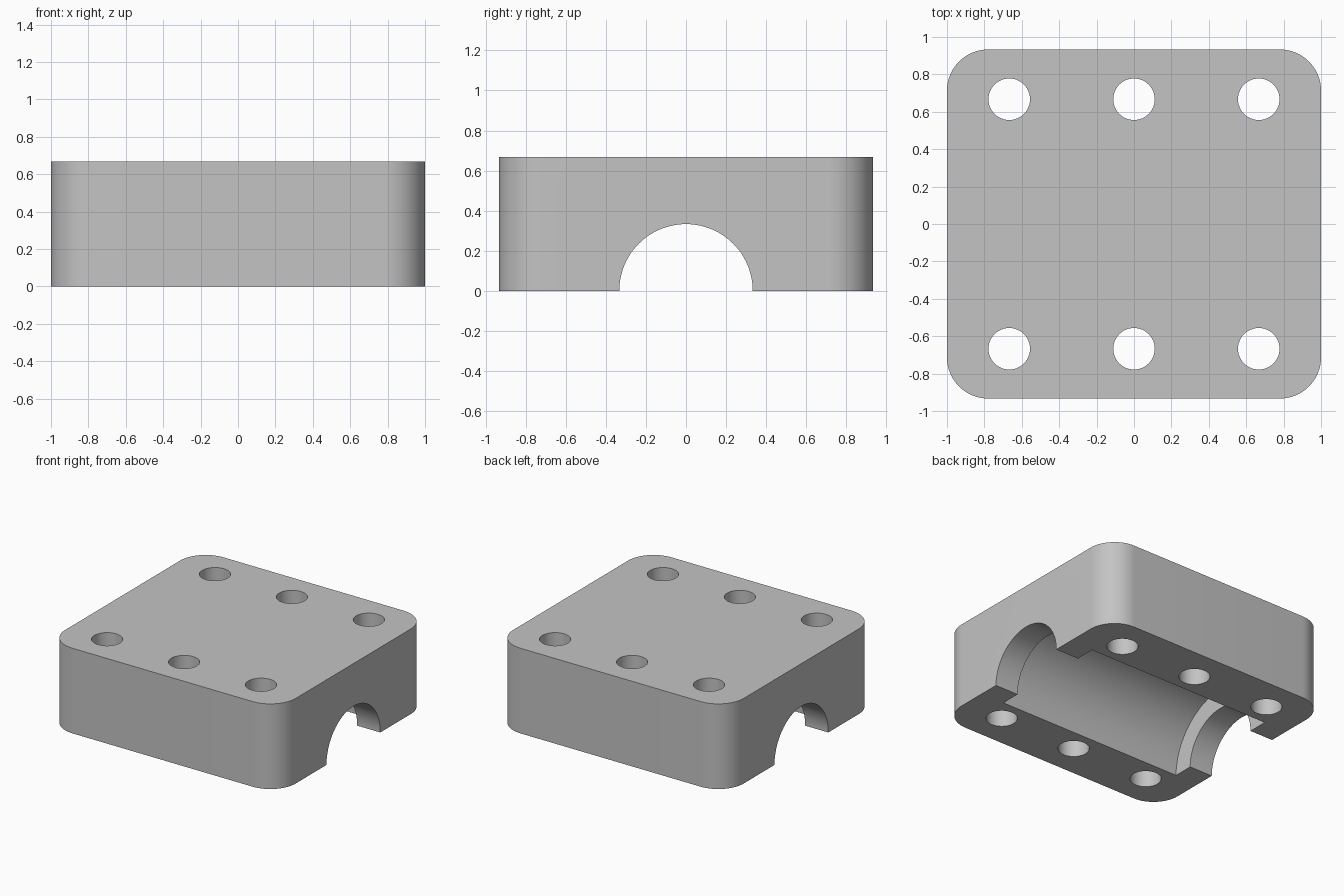
import bpy
import math
from mathutils import Matrix, Vector

cube = bpy.data.objects.get("Cube")
if cube:
    bpy.data.objects.remove(cube, do_unlink=True)

HALF_X, HALF_Y, HEIGHT = 1.0, 0.933, 0.667
CORNER = 0.22
LIP = 0.2

grey = bpy.data.materials.new("neutral grey")
grey.use_nodes = True
colour = (0.55, 0.55, 0.55, 1)
grey.diffuse_color = colour
grey.node_tree.nodes["Principled BSDF"].inputs["Base Color"].default_value = colour


def prism(name, outline, height):
    """Extrude a closed outline upward from z = 0."""
    n = len(outline)
    verts = [(x, y, z) for z in (0, height) for x, y in outline]
    faces = [tuple(reversed(range(n))), tuple(range(n, 2 * n))]
    faces += [(i, (i + 1) % n, (i + 1) % n + n, i + n) for i in range(n)]
    mesh = bpy.data.meshes.new(name)
    mesh.from_pydata(verts, [], faces)
    mesh.materials.append(grey)
    obj = bpy.data.objects.new(name, mesh)
    bpy.context.collection.objects.link(obj)
    return obj


def rounded_rectangle(hx, hy, r, steps=16):
    points = []
    for k, (sx, sy) in enumerate([(1, 1), (-1, 1), (-1, -1), (1, -1)]):
        for i in range(steps + 1):
            a = math.pi / 2 * (k + i / steps)
            points.append((sx * (hx - r) + r * math.cos(a),
                           sy * (hy - r) + r * math.sin(a)))
    return points


def cylinder(name, radius, length, centre, axis, sides):
    outline = [(radius * math.cos(2 * math.pi * i / sides),
                radius * math.sin(2 * math.pi * i / sides)) for i in range(sides)]
    obj = prism(name, outline, length)
    turn = Vector((0, 0, 1)).rotation_difference(Vector(axis)).to_matrix().to_4x4()
    obj.data.transform(Matrix.Translation(centre) @ turn
                       @ Matrix.Translation((0, 0, -length / 2)))
    return obj


# Rounded block
block = prism("clamp_block", rounded_rectangle(HALF_X, HALF_Y, CORNER), HEIGHT)

# Narrow bore through both ends, wider bore between the end lips
cutters = [
    cylinder("end_bore_cutter", 0.333, 3, (0, 0, 0), (1, 0, 0), 96),
    cylinder("inner_bore_cutter", 0.489, 2 * (HALF_X - LIP), (0, 0, 0), (1, 0, 0), 96),
]

# Two rows of three bolt holes
for x in (-0.667, 0, 0.667):
    for y in (-0.667, 0.667):
        cutters.append(cylinder("bolt_hole_cutter", 0.111, 2, (x, y, 0.3), (0, 0, 1), 48))

bpy.ops.object.select_all(action="DESELECT")
block.select_set(True)
bpy.context.view_layer.objects.active = block
for cutter in cutters:
    cutter.hide_render = True
    cut = block.modifiers.new("cut", "BOOLEAN")
    cut.operation = "DIFFERENCE"
    cut.solver = "EXACT"
    cut.object = cutter
    bpy.ops.object.modifier_apply(modifier=cut.name)
    bpy.data.objects.remove(cutter, do_unlink=True)

bpy.ops.object.shade_smooth_by_angle(angle=math.radians(30))
